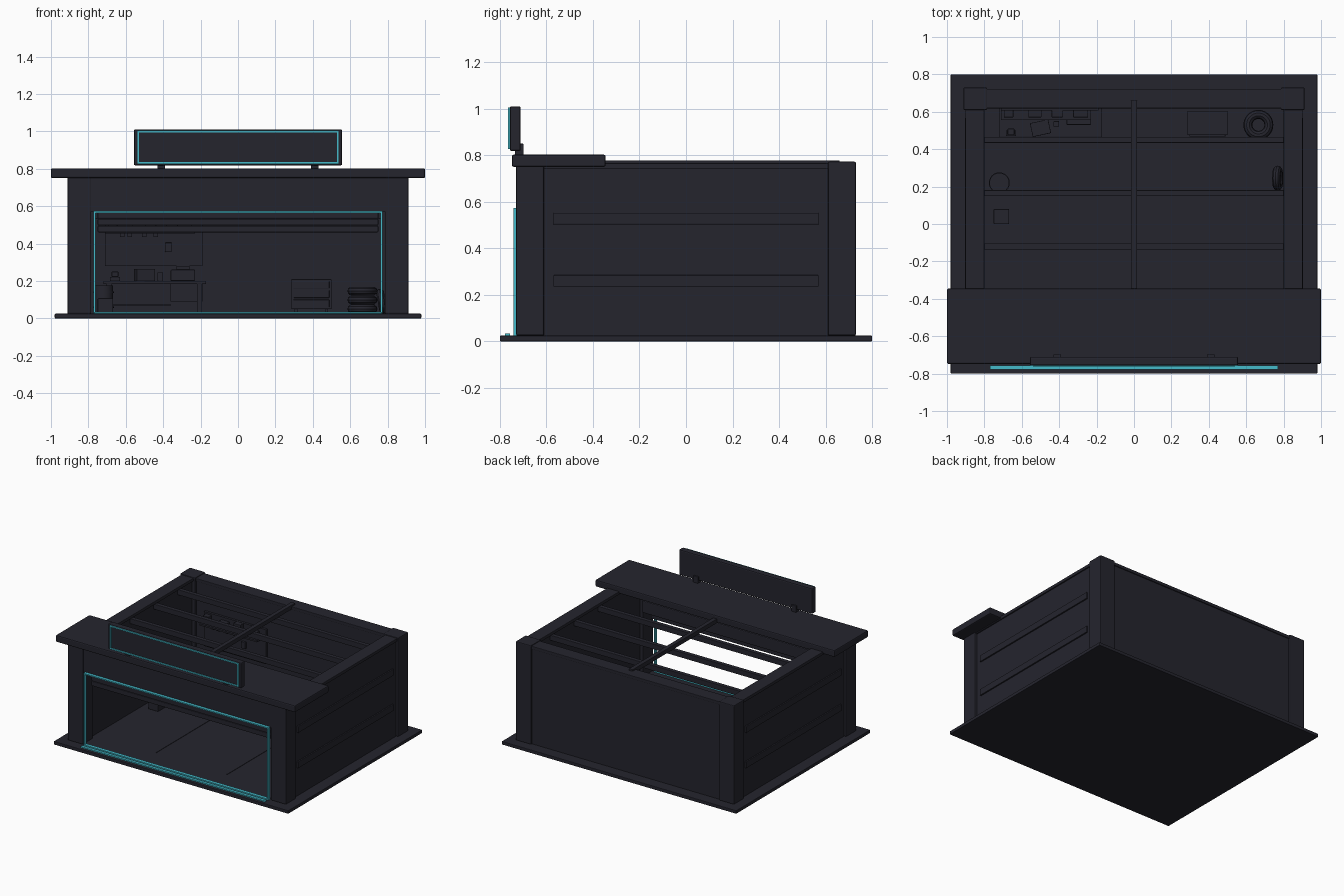
import bpy
from math import radians

if "Cube" in bpy.data.objects:
    bpy.data.objects.remove(bpy.data.objects["Cube"], do_unlink=True)


def material(name, rgb):
    m = bpy.data.materials.new(name)
    m.use_nodes = True
    col = (*rgb, 1)
    m.diffuse_color = col
    m.node_tree.nodes["Principled BSDF"].inputs["Base Color"].default_value = col
    return m


DARK = material("dark slate", (0.018, 0.018, 0.027))
CYAN = material("cyan trim", (0.06, 0.5, 0.6))


def box(name, x, y, z, mat=DARK, bevel=0.0, turn=0):
    """Box from (min, max) ranges on each axis."""
    mid = [(a + b) / 2 for a, b in (x, y, z)]
    bpy.ops.mesh.primitive_cube_add(size=1, location=mid, rotation=(0, 0, radians(turn)))
    o = bpy.context.object
    o.name = name
    o.scale = [b - a for a, b in (x, y, z)]
    bpy.ops.object.transform_apply(location=False, rotation=False, scale=True)
    o.data.materials.append(mat)
    if bevel:
        mod = o.modifiers.new("soft edge", "BEVEL")
        mod.width = bevel
        mod.segments = 2
    return o


def cylinder(name, loc, r, depth, rot=(0, 0, 0)):
    bpy.ops.mesh.primitive_cylinder_add(vertices=24, radius=r, depth=depth, location=loc, rotation=rot)
    o = bpy.context.object
    o.name = name
    o.data.materials.append(DARK)
    bpy.ops.object.shade_smooth_by_angle()
    return o


def tire(name, loc, rot=(0, 0, 0), r=0.056, tube=0.024):
    bpy.ops.mesh.primitive_torus_add(major_radius=r, minor_radius=tube, major_segments=28,
                                     minor_segments=10, location=loc, rotation=rot)
    o = bpy.context.object
    o.name = name
    o.data.materials.append(DARK)
    bpy.ops.object.shade_smooth_by_angle()


def span(s, a, b):
    return tuple(sorted((s * a, s * b)))


# Base slab with floor seams
FLOOR = 0.025
box("base_slab", (-0.98, 0.98), (-0.8, 0.8), (0, FLOOR), bevel=0.004)

# Mirrored posts, side walls, raised strips
for s, side in ((1, "left"), (-1, "right")):
    box(f"floor_seam_{side}", span(s, 0.297, 0.303), (-0.56, 0.45), (FLOOR, 0.028))
    for t, end in ((-1, "front"), (1, "back")):
        box(f"{end}_post_{side}", span(s, 0.785, 0.912), span(t, 0.61, 0.73),
            (FLOOR, 0.772), bevel=0.006)
    box(f"side_wall_{side}", span(s, 0.81, 0.893), (-0.62, 0.62), (FLOOR, 0.745))
    box(f"side_wall_cap_{side}", span(s, 0.8, 0.902), (-0.62, 0.62), (0.742, 0.766), bevel=0.004)
    for z in (0.26, 0.527):
        box(f"side_strip_{side}", span(s, 0.885, 0.903), (-0.57, 0.57), (z - 0.025, z + 0.025), bevel=0.004)

# Back wall
box("back_wall", (-0.8, 0.8), (0.625, 0.715), (FLOOR, 0.745))
box("back_wall_cap", (-0.8, 0.8), (0.618, 0.722), (0.742, 0.766), bevel=0.004)

# Front lintel with rolled shutter below it
box("front_lintel", (-0.79, 0.79), (-0.72, -0.62), (0.57, 0.75))
for i in range(3):
    z = 0.46 + i * 0.037
    box("shutter_slat", (-0.75, 0.75), (-0.68, -0.65), (z, z + 0.035), bevel=0.004)
box("shutter_housing", (-0.77, 0.77), (-0.64, -0.57), (0.53, 0.62), bevel=0.006)

# Canopy
box("front_canopy", (-1, 1), (-0.748, -0.345), (0.75, 0.802), bevel=0.008)

# Roof beams
box("ridge_beam", (-0.016, 0.016), (-0.36, 0.66), (0.745, 0.778), bevel=0.003)
for y in (-0.12, 0.165, 0.45):
    box("cross_beam", (-0.81, 0.81), (y - 0.016, y + 0.016), (0.705, 0.745), bevel=0.003)

# Sign board and brackets
box("sign_board", (-0.557, 0.557), (-0.757, -0.71), (0.818, 1.01), bevel=0.008)
for x in (-0.41, 0.41):
    box("sign_bracket", (x - 0.02, x + 0.02), (-0.735, -0.698), (0.8, 0.85), bevel=0.003)


def glow_frame(name, half, z0, z1, y, w):
    """Rectangular outline of four bars facing the front."""
    for s in (-1, 1):
        box(f"{name}_side", span(s, half - w, half), y, (z0, z1), CYAN)
    for a, b in ((z0, z0 + w), (z1 - w, z1)):
        box(f"{name}_bar", (-half, half), y, (a, b), CYAN)


glow_frame("sign_trim", 0.538, 0.826, 1.004, (-0.765, -0.756), 0.01)
glow_frame("door_trim", 0.772, FLOOR, 0.573, (-0.742, -0.718), 0.009)
box("threshold_strip", (-0.77, 0.77), (-0.778, -0.757), (FLOOR, 0.034), CYAN)

# Workbench
box("bench_top", (-0.72, -0.17), (0.465, 0.62), (0.183, 0.2), bevel=0.003)
box("bench_shelf", (-0.7, -0.36), (0.49, 0.61), (0.065, 0.077))
for x in (-0.69, -0.205):
    for y in (0.485, 0.6):
        box("bench_leg", (x - 0.013, x + 0.013), (y - 0.013, y + 0.013), (FLOOR, 0.185))
box("bench_drawers", (-0.36, -0.19), (0.49, 0.61), (0.09, 0.185))
for z in (0.1, 0.145):
    box("bench_drawer_front", (-0.35, -0.2), (0.483, 0.491), (z, z + 0.036))

# Bench clutter
box("vise_base", (-0.685, -0.63), (0.47, 0.5), (0.2, 0.222), bevel=0.003)
box("vise_jaw", (-0.675, -0.64), (0.475, 0.51), (0.222, 0.25), bevel=0.003)
box("parts_box", (-0.55, -0.45), (0.475, 0.55), (0.2, 0.265), bevel=0.003, turn=12)
box("bottle", (-0.43, -0.4), (0.52, 0.55), (0.2, 0.245), bevel=0.003)
box("toolbox", (-0.36, -0.23), (0.53, 0.59), (0.2, 0.26), bevel=0.004)
box("toolbox_handle", (-0.33, -0.26), (0.555, 0.565), (0.26, 0.28))

# Tool board with hanging tools and wall shelf
box("tool_board", (-0.71, -0.19), (0.607, 0.626), (0.28, 0.54))
box("hanging_tool", (-0.39, -0.355), (0.59, 0.61), (0.355, 0.405), bevel=0.003)
box("wall_shelf", (-0.71, -0.23), (0.555, 0.62), (0.455, 0.468))
for x, w, h in ((-0.67, 0.05, 0.06), (-0.53, 0.07, 0.05), (-0.41, 0.06, 0.07), (-0.285, 0.08, 0.05)):
    box("shelf_bin", (x - w / 2, x + w / 2), (0.57, 0.612), (0.468, 0.468 + h), bevel=0.003)
for x in (-0.62, -0.58, -0.5, -0.44):
    box("tool_hook", (x - 0.012, x + 0.012), (0.585, 0.61), (0.435, 0.456))

# Drawer cabinet on wheels
box("tool_cabinet", (0.285, 0.5), (0.475, 0.605), (0.05, 0.21), bevel=0.004)
for z in (0.06, 0.11, 0.16):
    box("cabinet_drawer", (0.297, 0.488), (0.467, 0.477), (z, z + 0.04), bevel=0.002)
for x in (0.31, 0.475):
    for y in (0.5, 0.58):
        cylinder("cabinet_wheel", (x, y, 0.0385), 0.0135, 0.015, (0, radians(90), 0))

# Tires, drum and crate
for i in range(3):
    tire("stacked_tire", (0.665, 0.53, 0.05 + i * 0.048))
tire("leaning_tire", (0.768, 0.245, 0.092), (0, radians(80), 0), r=0.045, tube=0.022)
cylinder("drum", (-0.72, 0.22, 0.1), 0.053, 0.15)
for z in (0.06, 0.14):
    cylinder("drum_rib", (-0.72, 0.22, z), 0.056, 0.008)
box("crate", (-0.75, -0.667), (0, 0.08), (FLOOR, 0.108), bevel=0.004)
